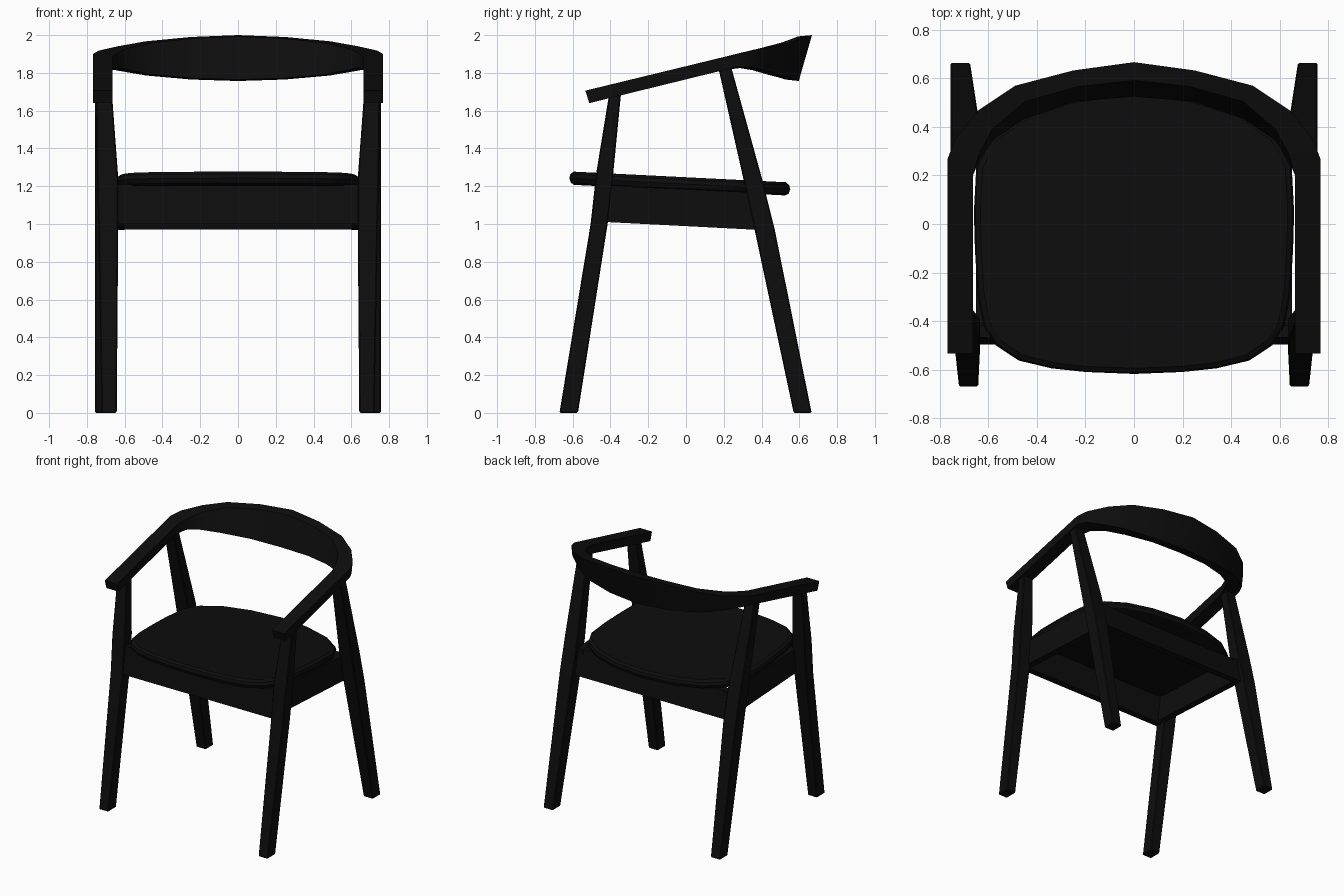
import bpy, bmesh, math

if "Cube" in bpy.data.objects:
    bpy.data.objects.remove(bpy.data.objects["Cube"])

black = bpy.data.materials.new("black stained wood")
black.diffuse_color = (0.004, 0.004, 0.004, 1)
black.use_nodes = True
black.node_tree.nodes["Principled BSDF"].inputs["Base Color"].default_value = black.diffuse_color


def loft(name, rings, bevel=0.0, smooth=False):
    """Skin a list of equal-sized point rings and cap both ends."""
    bm = bmesh.new()
    loops = [[bm.verts.new(p) for p in ring] for ring in rings]
    n = len(loops[0])
    for a, b in zip(loops, loops[1:]):
        for i in range(n):
            j = (i + 1) % n
            bm.faces.new((a[i], a[j], b[j], b[i]))
    bm.faces.new(loops[0])
    bm.faces.new(loops[-1])
    bmesh.ops.recalc_face_normals(bm, faces=bm.faces)
    if bevel:
        bmesh.ops.bevel(bm, geom=bm.edges[:], offset=bevel, segments=1, affect='EDGES')
    mesh = bpy.data.meshes.new(name)
    bm.to_mesh(mesh)
    bm.free()
    mesh.materials.append(black)
    ob = bpy.data.objects.new(name, mesh)
    bpy.context.collection.objects.link(ob)
    if smooth:
        bpy.ops.object.select_all(action='DESELECT')
        ob.select_set(True)
        bpy.context.view_layer.objects.active = ob
        bpy.ops.object.shade_smooth_by_angle(angle=math.radians(30))
    return ob


def rect(s, z, x0, x1, y0, y1):
    return [(s * x0, y0, z), (s * x1, y0, z), (s * x1, y1, z), (s * x0, y1, z)]


# Legs: sections (z, x inner, x outer, y front, y back), widest at the seat
front_leg = [(0, .642, .722, -.67, -.572), (1.0, .634, .74, -.505, -.415),
             (1.27, .636, .747, -.475, -.385), (1.70, .668, .752, -.405, -.343)]
rear_leg = [(0, .675, .757, .57, .665), (.97, .645, .757, .363, .470),
            (1.22, .645, .757, .308, .408), (1.85, .675, .757, .166, .234)]
for s, side in ((1, "right"), (-1, "left")):
    loft("front_leg_" + side, [rect(s, *c) for c in front_leg], .006)
    loft("rear_leg_" + side, [rect(s, *c) for c in rear_leg], .006)
    # Side rail between the legs
    loft("side_rail_" + side, [
        [(s * .60, y, zb), (s * .652, y, zb), (s * .652, y, zt), (s * .60, y, zt)]
        for y, zb, zt in ((-.45, 1.012, 1.205), (.40, .968, 1.165))])

# Front and rear rails, leaning with the legs
loft("front_rail", [rect(1, 1.0, -.66, .66, -.497, -.445),
                    rect(1, 1.21, -.66, .66, -.468, -.416)])
loft("rear_rail", [rect(1, .97, -.67, .67, .385, .437),
                   rect(1, 1.165, -.67, .67, .34, .392)])

# Seat: rounded outline, soft rim, slightly dished and sloping to the back
half = [(0, -.618), (.2, -.61), (.34, -.595), (.475, -.563), (.57, -.5),
        (.62, -.42), (.645, -.29), (.656, -.1), (.66, .05), (.65, .24),
        (.59, .36), (.45, .46), (.25, .525), (0, .552)]
outline = half + [(-x, y) for x, y in half[-2:0:-1]]
profile = [(.3, 0), (.955, 0), (.985, .010), (1, .034), (.99, .056),
           (.96, .070), (.85, .067), (.5, .060), (.1, .057)]
loft("seat", [[(k * x, -.03 + k * (y + .03), 1.1775 - .05 * (-.03 + k * (y + .03)) + h)
               for x, y in outline] for k, h in profile], smooth=True)

# Arms and backrest in one bow: outer top, inner top, inner bottom, outer bottom
right = [
    [(.768, -.533, 1.706), (.664, -.533, 1.706), (.664, -.512, 1.64), (.768, -.512, 1.64)],
    [(.768, .27, 1.9), (.664, .20, 1.884), (.664, .20, 1.815), (.768, .27, 1.832)],
    [(.737, .35, 1.918), (.64, .285, 1.905), (.635, .27, 1.828), (.735, .34, 1.832)],
    [(.64, .47, 1.94), (.585, .39, 1.93), (.575, .35, 1.815), (.625, .43, 1.81)],
    [(.49, .57, 1.967), (.45, .505, 1.96), (.45, .435, 1.79), (.485, .515, 1.786)],
    [(.25, .633, 1.99), (.23, .567, 1.983), (.245, .505, 1.772), (.25, .572, 1.765)],
]
middle = [(0, .667, 2.0), (0, .592, 1.993), (0, .525, 1.765), (0, .597, 1.757)]
left = [[(-x, y, z) for x, y, z in ring] for ring in reversed(right)]
loft("arms_and_backrest", right + [middle] + left, smooth=True)
